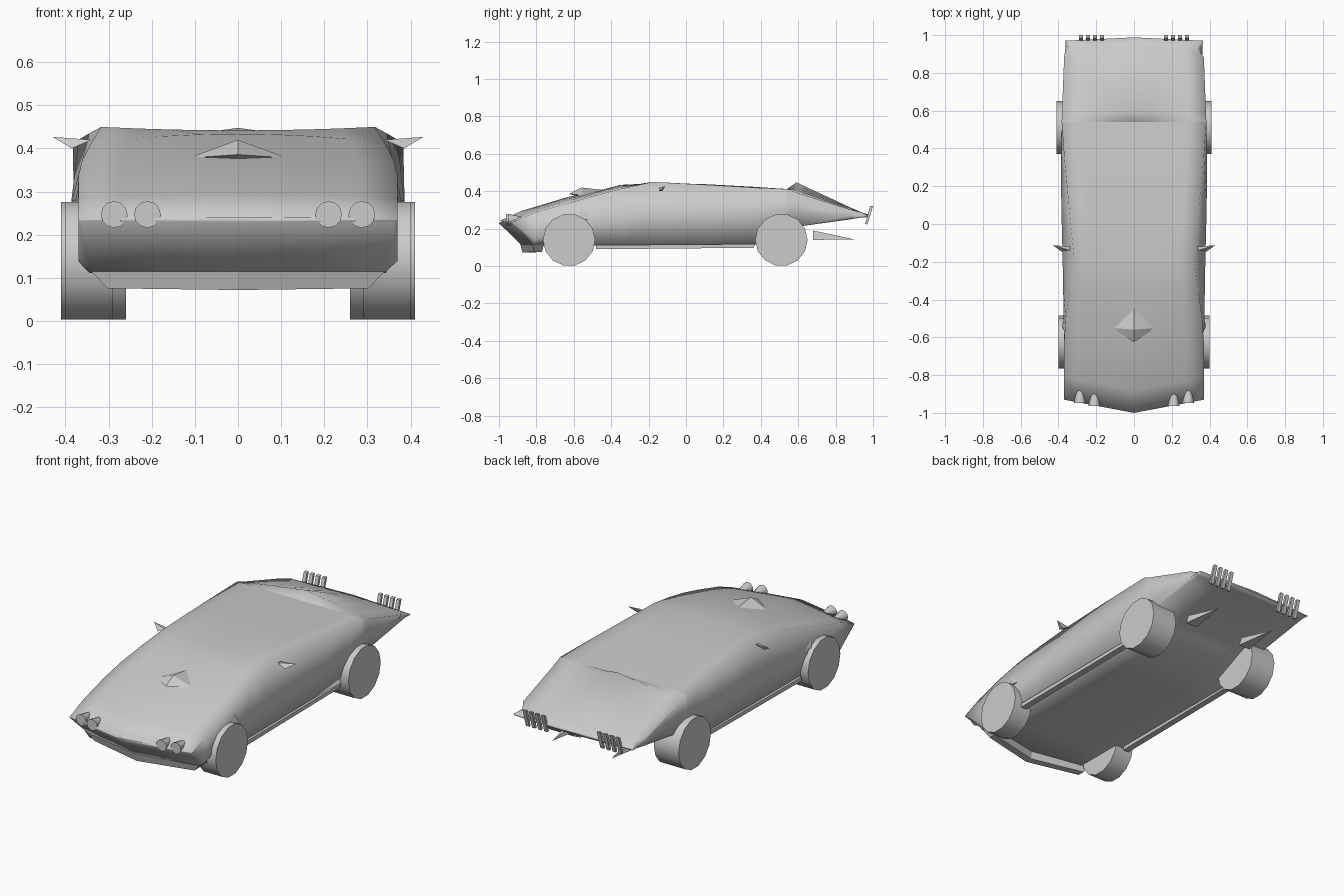
import bpy, bmesh, math
from mathutils import Matrix

if "Cube" in bpy.data.objects:
    bpy.data.objects.remove(bpy.data.objects["Cube"])

grey = bpy.data.materials.new("plain_grey")
grey.use_nodes = True
COLOUR = (0.6, 0.6, 0.6, 1)
grey.diffuse_color = COLOUR
grey.node_tree.nodes["Principled BSDF"].inputs["Base Color"].default_value = COLOUR


def finish(name, bm, smooth=None):
    bmesh.ops.recalc_face_normals(bm, faces=bm.faces)
    mesh = bpy.data.meshes.new(name)
    bm.to_mesh(mesh)
    bm.free()
    mesh.materials.append(grey)
    ob = bpy.data.objects.new(name, mesh)
    bpy.context.collection.objects.link(ob)
    if smooth:
        bpy.ops.object.select_all(action='DESELECT')
        ob.select_set(True)
        bpy.context.view_layer.objects.active = ob
        bpy.ops.object.shade_smooth_by_angle(angle=math.radians(smooth))
    return ob


def hull(name, points):
    bm = bmesh.new()
    for p in points:
        bm.verts.new(p)
    bmesh.ops.convex_hull(bm, input=bm.verts)
    return finish(name, bm)


def loft(name, rings, smooth, caps=(0, -1)):
    bm = bmesh.new()
    loops = [[bm.verts.new(p) for p in ring] for ring in rings]
    for a, b in zip(loops, loops[1:]):
        for i in range(len(a)):
            j = (i + 1) % len(a)
            bm.faces.new((a[i], a[j], b[j], b[i]))
    for end in caps:
        bm.faces.new(loops[end])
    return finish(name, bm, smooth)


def cylinder(name, centre, radius, length, sides, axis, tip=None, smooth=None):
    bm = bmesh.new()
    # A cone along Y tapers towards the rear
    turn = Matrix.Rotation(math.pi / 2, 4, 'Y') if axis == 'X' else Matrix.Rotation(-math.pi / 2, 4, 'X')
    bmesh.ops.create_cone(bm, cap_ends=True, segments=sides, radius1=radius,
                          radius2=radius if tip is None else tip, depth=length,
                          matrix=Matrix.Translation(centre) @ turn)
    return finish(name, bm, smooth)


# Wedge body: y, floor x/z, belt x/z, roof edge x/z, crown z, centre-line y shift
stations = [
    (-.93, .36, .230, .37, .232, .37, .235, .24, -.07),
    (-.81, .34, .112, .37, .14, .37, .285, .295, -.07),
    (-.63, .35, .11, .37, .20, .37, .336, .37, 0),
    (-.50, .35, .11, .372, .23, .361, .373, .395, 0),
    (-.35, .35, .11, .375, .25, .34, .413, .434, 0),
    (-.18, .35, .11, .378, .28, .317, .45, .442, 0),
    (.10, .35, .11, .385, .28, .345, .435, .438, 0),
    (.36, .355, .11, .386, .28, .37, .42, .424, 0),
    (.54, .36, .19, .381, .30, .383, .412, .412, 0),
    (.59, .36, .21, .376, .30, .381, .393, .448, 0),
    (.88, .355, .25, .362, .27, .37, .302, .313, 0),
    (.94, .355, .26, .362, .268, .335, .288, .287, 0),
    (.97, .36, .262, .364, .265, .366, .27, .272, .018),
]
RIDGE = 8


def ring(y, xf, zf, xb, zb, xr, zr, zc, shift, crown=2):
    half = [(xf * .5, zf), (xf, zf), (xb, zb), (xr, zr)]
    half += [(xr * t, zc + (zr - zc) * t ** crown) for t in (.75, .5, .25)]
    section = [(0, zf)] + half + [(0, zc)] + [(-x, z) for x, z in reversed(half)]
    return [(x, y + shift * (1 - abs(x) / .37), z) for x, z in section]


loft("body_shell", [ring(*s) for s in stations[:RIDGE + 1]], 180, caps=(0,))
loft("tail_deck", [ring(*s, crown=1) for s in stations[RIDGE:]], 180, caps=(-1,))

# V-shaped chin under the nose
loft("front_chin", [[(x, y, .115), (x * .89, y + .01, z), (x * .89, y + .05, z), (x, y + .06, .115)]
                    for x, y, z in ((-.34, -.82, .076), (0, -.885, .072), (.34, -.82, .076))], 20)

# Raised scoop on the bonnet
hull("bonnet_scoop", [(0, -.56, .42), (-.115, -.55, .378), (.115, -.55, .378),
                      (0, -.625, .386), (0, -.45, .408), (0, -.56, .365)])

for side, label in ((1, "left"), (-1, "right")):
    # Wheels
    cylinder(f"{label}_front_wheel", (side * .345, -.625, .14), .14, .11, 14, 'X', smooth=30)
    cylinder(f"{label}_rear_wheel", (side * .335, .51, .14), .14, .15, 14, 'X', smooth=30)
    # Sill strip between the wheels
    hull(f"{label}_sill", [(side * x, y, z) for x in (.33, .365)
                           for y, z in ((-.48, .09), (-.48, .112), (.36, .098), (.37, .118))])
    # Wing mirror
    hull(f"{label}_mirror", [(side * .43, -.112, .427), (side * .34, -.12, .42),
                             (side * .34, -.14, .42), (side * .385, -.145, .40),
                             (side * .385, -.125, .402)])
    # Wheel arch crease
    hull(f"{label}_arch_flare", [(side * x, y, z) for x, y, z in
                                 ((.36, -.57, .33), (.38, -.54, .25), (.36, -.46, .25), (.36, -.6, .24))])
    # Exhaust spike, pointing backwards
    hull(f"{label}_exhaust", [(side * .18, .90, .143)] +
         [(side * .18 + dx, .68, z) for dx, z in ((-.035, .14), (.035, .14), (-.02, .19), (.02, .19))])
    # Paired round headlights sunk into the bonnet
    for n, x in enumerate((.21, .287)):
        cylinder(f"{label}_headlight_{n + 1}", (side * x, -.911 - .015 * (1 - n), .247),
                 .031, .075, 12, 'Y', tip=.016, smooth=40)
    # Tilted tail light bars
    for n in range(4):
        x = side * (.17 + n * .037)
        hull(f"{label}_tail_bar_{n + 1}", [(x + dx, y, z) for dx in (-.01, .01)
                                           for y, z in ((.958, .225), (.97, .223), (.984, .32), (1, .322))])
